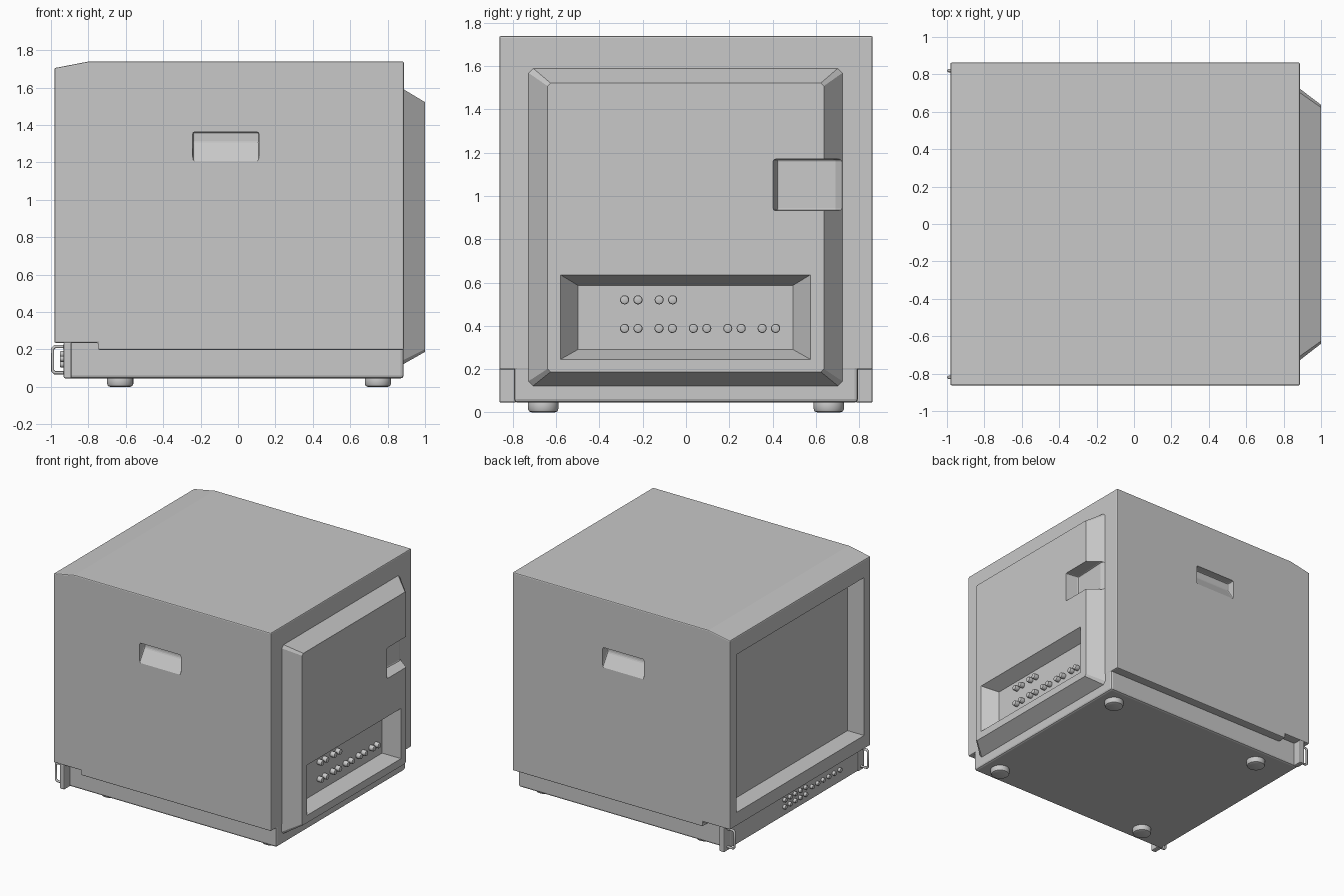
import bpy
import bmesh
import math
from mathutils import Vector

cube = bpy.data.objects.get("Cube")
if cube:
    bpy.data.objects.remove(cube, do_unlink=True)

GREY = (0.58, 0.58, 0.58, 1)
mat = bpy.data.materials.new("plain grey")
mat.use_nodes = True
mat.diffuse_color = GREY
mat.node_tree.nodes["Principled BSDF"].inputs["Base Color"].default_value = GREY


def make(name, bm):
    bmesh.ops.recalc_face_normals(bm, faces=bm.faces)
    mesh = bpy.data.meshes.new(name)
    bm.to_mesh(mesh)
    bm.free()
    mesh.materials.append(mat)
    ob = bpy.data.objects.new(name, mesh)
    bpy.context.collection.objects.link(ob)
    return ob


def loft(name, lower, upper):
    """Solid between two matching loops of points."""
    bm = bmesh.new()
    a = [bm.verts.new(p) for p in lower]
    b = [bm.verts.new(p) for p in upper]
    bm.faces.new(a)
    bm.faces.new(b)
    for i in range(len(a)):
        j = (i + 1) % len(a)
        bm.faces.new((a[i], a[j], b[j], b[i]))
    return make(name, bm)


def prism(name, profile, axis, lo, hi):
    """Extrude a 2D profile along one axis (the other two in xyz order)."""
    def at(t):
        return [tuple(p[:axis]) + (t,) + tuple(p[axis:]) for p in profile]
    return loft(name, at(lo), at(hi))


def rect(y0, y1, z0, z1, x):
    return [(x, y0, z0), (x, y1, z0), (x, y1, z1), (x, y0, z1)]


def clipped(y0, y1, z0, z1, x, c):
    """Rectangle with its four corners cut off."""
    return [(x, y0 + c, z0), (x, y1 - c, z0), (x, y1, z0 + c), (x, y1, z1 - c),
            (x, y1 - c, z1), (x, y0 + c, z1), (x, y0, z1 - c), (x, y0, z0 + c)]


def box(name, x0, x1, y0, y1, z0, z1):
    return loft(name, rect(y0, y1, z0, z1, x0), rect(y0, y1, z0, z1, x1))


def apply(ob, mod):
    bpy.context.view_layer.objects.active = ob
    bpy.ops.object.modifier_apply(modifier=mod.name)


def bevel(ob, width, segments=2):
    mod = ob.modifiers.new("bevel", "BEVEL")
    mod.width, mod.segments = width, segments
    apply(ob, mod)
    return ob


def cut(ob, cutter):
    mod = ob.modifiers.new("cut", "BOOLEAN")
    mod.operation, mod.solver, mod.object = "DIFFERENCE", "EXACT", cutter
    apply(ob, mod)
    bpy.data.objects.remove(cutter, do_unlink=True)


def smooth(ob):
    bpy.ops.object.select_all(action="DESELECT")
    ob.select_set(True)
    bpy.context.view_layer.objects.active = ob
    bpy.ops.object.shade_smooth_by_angle(angle=math.radians(30))


def cylinder(name, centre, radius, depth, axis, sides=20):
    bm = bmesh.new()
    bmesh.ops.create_cone(bm, cap_ends=True, segments=sides, radius1=radius,
                          radius2=radius, depth=depth)
    turn = Vector((0, 0, 1)).rotation_difference(Vector(axis)).to_matrix()
    bmesh.ops.rotate(bm, verts=bm.verts, matrix=turn)
    bmesh.ops.translate(bm, verts=bm.verts, vec=centre)
    return make(name, bm)


# Outer shell with sloping brow and stepped lower edge
shell = prism("shell", [(-.982, .235), (-.747, .235), (-.747, .198), (.887, .198),
                        (.887, 1.739), (-.8, 1.739), (-.982, 1.704)], 1, -.863, .863)
bevel(shell, .008)

# Screen recess
cut(shell, box("screen_cutter", -1.1, -.84, -.785, .785, .34, 1.567))

# Carrying grips on both sides: sloped floor, upright back, softened corners
for s in (-1, 1):
    grip = prism("grip_cutter", [(s * .92, 1.15), (s * .863, 1.207), (s * .8, 1.305),
                                 (s * .8, 1.362), (s * .92, 1.362)], 0, -.242, .112)
    cut(shell, bevel(grip, .01))

# Lower chassis
bevel(box("base", -.93, .886, -.795, .795, .045, .26), .016)

# Tapered rear cover
cover = loft("rear_cover", clipped(-.737, .732, .116, 1.597, .875, .022),
             clipped(-.64, .637, .187, 1.522, 1.0, .014))

# Recessed connector panel with sloping rim
cut(cover, loft("panel_cutter", rect(-.5, .495, .29, .587, .893),
                rect(-.587, .582, .241, .64, 1.01)))

# Power socket pocket, open at the side
pocket = prism("pocket_cutter", [(.889, .42), (.903, .69), (.891, .72), (.891, .8),
                                 (1.1, .8), (1.1, .4), (1.0, .403)], 2, .932, 1.17)
cut(cover, bevel(pocket, .01))

# Connectors in pairs on the rear panel
pairs = [(-.253, .52), (-.093, .52)] + [(-.253 + .159 * i, .388) for i in range(5)]
for y, z in pairs:
    for d in (-.031, .031):
        plug = cylinder("connector", (.905, y + d, z), .021, .05, (1, 0, 0))
        smooth(bevel(plug, .008))

# Front control buttons: a double row, then a single row
spots = [(.125 - .064 * i, z) for i in range(5) for z in (.12, .175)]
spots += [(-.21 - .068 * i, .15) for i in range(6)]
for y, z in spots:
    smooth(bevel(cylinder("button", (-.935, y, z), .016, .034, (1, 0, 0)), .005))

# Corner brackets and protective handles beside the controls
for side, s in (("left", 1), ("right", -1)):
    y0, y1 = sorted((s * .785, s * .863))
    bevel(box(side + "_bracket", -.932, -.89, y0, y1, .045, .24), .008)
    curve = bpy.data.curves.new(side + "_handle", "CURVE")
    curve.dimensions = "3D"
    curve.bevel_depth = .009
    curve.bevel_resolution = 2
    path = [(-.92, .075), (-.98, .075), (-.991, .086),
            (-.991, .204), (-.98, .215), (-.92, .215)]
    line = curve.splines.new("POLY")
    line.points.add(len(path) - 1)
    for point, (x, z) in zip(line.points, path):
        point.co = (x, s * .82, z, 1)
    curve.materials.append(mat)
    bpy.context.collection.objects.link(bpy.data.objects.new(side + "_handle", curve))

# Feet
for x in (-.63, .748):
    for y in (-.66, .66):
        smooth(bevel(cylinder("foot", (x, y, .03), .07, .06, (0, 0, 1), 32), .016))
